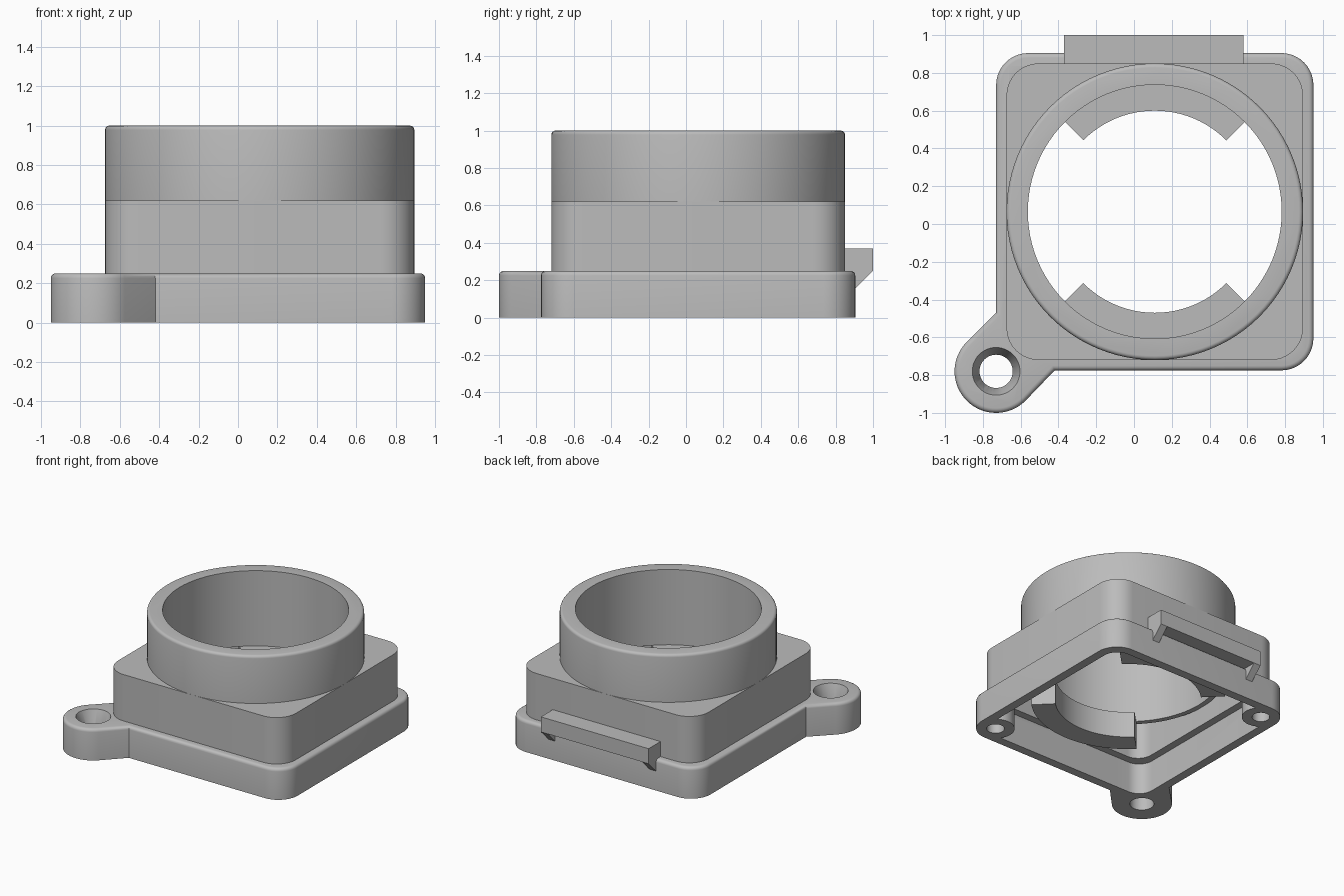
import bpy, bmesh, math

if "Cube" in bpy.data.objects:
    bpy.data.objects.remove(bpy.data.objects["Cube"], do_unlink=True)

CX, CY = 0.11, 0.065          # axis of the tube and housing
GREY = (0.5, 0.5, 0.5, 1)
plastic = bpy.data.materials.new("grey_plastic")
plastic.use_nodes = True
plastic.diffuse_color = GREY
shader = plastic.node_tree.nodes["Principled BSDF"]
shader.inputs["Base Color"].default_value = GREY
shader.inputs["Roughness"].default_value = 0.6


def arc(x, y, r, start, end, n=10):
    angles = [math.radians(start + (end - start) * i / n) for i in range(n + 1)]
    return [(x + r * math.cos(a), y + r * math.sin(a)) for a in angles]


def circle(x, y, r, n=96):
    return arc(x, y, r, 0, 360, n)[:-1]


def rounded_square(half, r):
    points = []
    for i, (sx, sy) in enumerate([(1, 1), (-1, 1), (-1, -1), (1, -1)]):
        points += arc(CX + sx * (half - r), CY + sy * (half - r), r, i * 90, i * 90 + 90)
    return points


def make_object(name, bm):
    mesh = bpy.data.meshes.new(name)
    bmesh.ops.recalc_face_normals(bm, faces=bm.faces)
    bm.to_mesh(mesh)
    bm.free()
    mesh.materials.append(plastic)
    obj = bpy.data.objects.new(name, mesh)
    bpy.context.collection.objects.link(obj)
    return obj


def prism(name, points, z0, z1, fillet=0):
    bm = bmesh.new()
    face = bm.faces.new([bm.verts.new((x, y, z0)) for x, y in points])
    top = bmesh.ops.extrude_face_region(bm, geom=[face], use_keep_orig=True)["geom"]
    bmesh.ops.translate(bm, vec=(0, 0, z1 - z0),
                        verts=[v for v in top if isinstance(v, bmesh.types.BMVert)])
    bmesh.ops.recalc_face_normals(bm, faces=bm.faces)
    if fillet:
        rim = [e for e in bm.edges if all(abs(v.co.z - z1) < 1e-5 for v in e.verts)]
        bmesh.ops.bevel(bm, geom=rim, offset=fillet, segments=4, profile=0.5,
                        affect='EDGES')
    return make_object(name, bm)


def cone(name, x, y, r0, r1, z0, z1):
    bm = bmesh.new()
    bmesh.ops.create_cone(bm, cap_ends=True, segments=48, radius1=r0, radius2=r1,
                          depth=z1 - z0)
    bmesh.ops.translate(bm, verts=bm.verts, vec=(x, y, (z0 + z1) / 2))
    return make_object(name, bm)


def combine(obj, tool, operation='DIFFERENCE'):
    tool.hide_render = True
    mod = obj.modifiers.new("shape", 'BOOLEAN')
    mod.operation, mod.solver, mod.object = operation, 'EXACT', tool
    bpy.ops.object.select_all(action='DESELECT')
    bpy.context.view_layer.objects.active = obj
    obj.select_set(True)
    bpy.ops.object.modifier_apply(modifier=mod.name)
    bpy.data.objects.remove(tool, do_unlink=True)


# Base frame with the mounting lug in its outline
LX, LY, HALF, R = -0.73, -0.78, 0.84, 0.17
outline = []
for start, sx, sy in [(-90, 1, -1), (0, 1, 1), (90, -1, 1)]:
    outline += arc(CX + sx * (HALF - R), CY + sy * (HALF - R), R, start, start + 90)
outline += [(CX - HALF, -0.47)] + arc(LX, LY, 0.22, 135, 315, 32) + [(-0.42, CY - HALF)]
base = prism("base_frame", outline, 0, 0.25, 0.025)
combine(base, prism("base_cavity", rounded_square(0.77, 0.12), -0.1, 0.4))

# Screw bosses in two opposite corners
for s in (1, -1):
    x, y = CX + s * 0.69, CY - s * 0.69
    combine(base, prism("boss", circle(x, y, 0.14, 40), 0, 0.22), 'UNION')
    combine(base, prism("boss_hole", circle(x, y, 0.065, 32), -0.1, 0.18))

# Lug hole with a tapered mouth
combine(base, prism("lug_hole", circle(LX, LY, 0.088, 48), -0.1, 0.4))
combine(base, cone("lug_taper", LX, LY, 0.088, 0.128, 0.14, 0.255))

# Hollow square housing
housing = prism("housing", rounded_square(0.785, 0.17), 0.25, 0.62)
combine(housing, prism("housing_cavity", rounded_square(0.71, 0.12), 0.1, 0.56))
combine(housing, prism("housing_opening", circle(CX, CY, 0.672), 0.5, 0.8))

# Round tube and its inner skirt
tube = prism("tube", circle(CX, CY, 0.785), 0.6, 1.0, 0.022)
combine(tube, prism("tube_bore", circle(CX, CY, 0.672), 0.5, 1.1))
skirt = prism("inner_skirt", circle(CX, CY, 0.712), 0.4, 0.61)
combine(skirt, prism("skirt_bore", circle(CX, CY, 0.672), 0.3, 0.7))

# Two quarter-ring lips below the skirt
lips = []
for name, start in (("back_lip", 45), ("front_lip", 225)):
    points = arc(CX, CY, 0.712, start, start + 90, 24)
    points += arc(CX, CY, 0.535, start + 90, start, 24)
    lips.append(prism(name, points, 0.19, 0.4))


# Rear clip: a bar with a sloped bracket at each end
def side_profile(name, points, x0, x1):
    bm = bmesh.new()
    face = bm.faces.new([bm.verts.new((x0, y, z)) for y, z in points])
    end = bmesh.ops.extrude_face_region(bm, geom=[face], use_keep_orig=True)["geom"]
    bmesh.ops.translate(bm, vec=(x1 - x0, 0, 0),
                        verts=[v for v in end if isinstance(v, bmesh.types.BMVert)])
    return make_object(name, bm)


bar = side_profile("clip_bar", [(0.84, 0.25), (1, 0.25), (1, 0.37), (0.84, 0.37)],
                   -0.37, 0.58)
bracket = [(0.84, 0.14), (0.89, 0.14), (1, 0.25), (0.84, 0.25)]
brackets = [side_profile("right_clip_bracket", bracket, -0.37, -0.31),
            side_profile("left_clip_bracket", bracket, 0.52, 0.58)]

# Smooth shading with sharp corners kept
bpy.ops.object.select_all(action='DESELECT')
for obj in [base, housing, tube, skirt, bar] + lips + brackets:
    obj.select_set(True)
bpy.context.view_layer.objects.active = base
bpy.ops.object.shade_smooth_by_angle(angle=math.radians(30))
